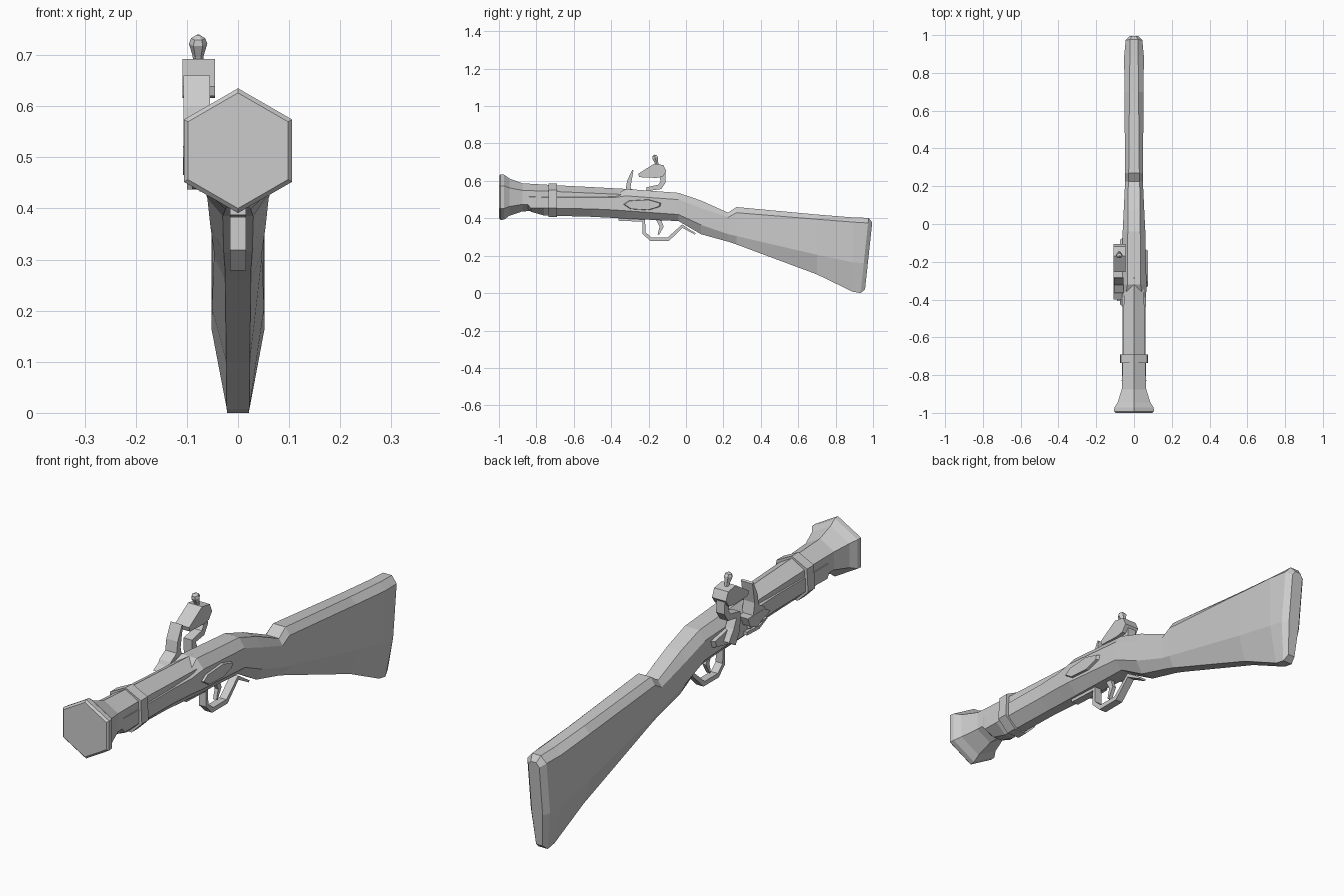
import bpy, bmesh, math
from mathutils import Vector


def loft(name, rings):
    """Skin a run of equal-length rings and cap both ends."""
    bm = bmesh.new()
    loops = [[bm.verts.new(p) for p in ring] for ring in rings]
    n = len(loops[0])
    for a, b in zip(loops, loops[1:]):
        for i in range(n):
            j = (i + 1) % n
            bm.faces.new((a[i], a[j], b[j], b[i]))
    bm.faces.new(loops[0])
    bm.faces.new(loops[-1][::-1])
    bmesh.ops.recalc_face_normals(bm, faces=bm.faces)
    mesh = bpy.data.meshes.new(name)
    bm.to_mesh(mesh)
    bm.free()
    ob = bpy.data.objects.new(name, mesh)
    bpy.context.collection.objects.link(ob)
    return ob


def plate(name, outline, x0, x1, inset=1.0):
    """Extrude a (y, z) outline across x; inset scales the x1 face."""
    cy = sum(p[0] for p in outline) / len(outline)
    cz = sum(p[1] for p in outline) / len(outline)
    far = [(x1, cy + (y - cy) * inset, cz + (z - cz) * inset) for y, z in outline]
    return loft(name, [[(x0, y, z) for y, z in outline], far])


def strip(name, path, x0, x1, widths):
    """Bar following a (y, z) path, with a thickness at each point."""
    pts = [Vector(p) for p in path]
    rings = []
    for i, p in enumerate(pts):
        a = (p - pts[max(i - 1, 0)]).normalized()
        b = (pts[min(i + 1, len(pts) - 1)] - p).normalized()
        d = (a + b).normalized()
        q = Vector((-d.y, d.x)) * widths[i] / 2
        rings.append([(x0, *(p + q)), (x1, *(p + q)), (x1, *(p - q)), (x0, *(p - q))])
    return loft(name, rings)


def hexagon(y, r, z):
    return [(r * math.sin(k * math.pi / 3), y, z + r * math.cos(k * math.pi / 3))
            for k in range(6)]


# Hexagonal barrel with flared muzzle: y, radius, centre z
loft("barrel", [hexagon(*s) for s in [
    (-1.0, .113, .513), (-.992, .122, .513), (-.972, .12, .513), (-.945, .1, .513),
    (-.875, .075, .512), (-.72, .068, .51), (-.28, .06, .495)]])

# Stock sections: y, top z, shoulder z, lower z, bottom z, half widths top/side/bottom
stock = [
    (-.86, .525, .515, .49, .465, .045, .062, .02),
    (-.83, .527, .515, .455, .435, .045, .065, .02),
    (-.76, .525, .512, .455, .415, .045, .063, .02),
    (-.5, .52, .51, .45, .408, .045, .06, .02),
    (-.39, .52, .51, .445, .402, .045, .064, .022),
    (-.32, .557, .52, .44, .398, .035, .066, .025),
    (-.04, .536, .5, .42, .385, .033, .06, .03),
    (.08, .495, .455, .365, .315, .032, .054, .028),
    (.225, .43, .405, .315, .275, .03, .047, .025),
    (.27, .46, .43, .305, .26, .028, .047, .025),
    (.7, .42, .395, .205, .1, .024, .051, .023),
    (.89, .405, .38, .165, .008, .022, .052, .022),
    (.933, .402, .375, .16, 0, .02, .044, .021),
    (.955, .378, .36, .155, .02, .012, .025, .015)]
rings = []
for y, zt, zs, zl, zb, wt, w, wb in stock:
    half = [(wt, zt), (w, zs), (w, zl), (wb, zb)]
    ring = half + [(-x, z) for x, z in reversed(half)]
    lean = .108 if y > .92 else 0          # slanted butt end
    rings.append([(x, y + lean * z, z) for x, z in ring])
loft("stock", rings)

# Barrel band
half = [(0, .585), (.07, .55), (.075, .455), (.028, .408)]
band = half + [(-x, z) for x, z in reversed(half[1:])]
loft("barrel_band", [[(x, y, z) for x, z in band] for y in (-.735, -.69)])

# Side plate (right) and lock plate (left)
plate("side_plate", [(-.34, .475), (-.31, .495), (-.2, .502), (-.13, .482),
                     (-.135, .462), (-.2, .442), (-.3, .448)], .055, .074, .9)
plate("lock_plate", [(-.44, .475), (-.39, .505), (-.2, .512), (-.07, .485),
                     (-.08, .455), (-.2, .43), (-.38, .44)], -.055, -.075, .92)

# Trigger guard and trigger
strip("trigger_guard", [(-.36, .394), (-.225, .388), (-.225, .322), (-.188, .288),
                        (-.095, .288), (-.02, .358), (.05, .316)],
      -.016, .016, [.014, .018, .018, .02, .02, .018, .008])
strip("trigger", [(-.15, .4), (-.13, .355), (-.148, .312)], -.008, .008, [.026, .022, .008])

# Priming pan, its spring and the upright striking plate
plate("pan", [(-.4, .5), (-.36, .522), (-.25, .522), (-.265, .485), (-.31, .465),
              (-.35, .485)], -.06, -.108)
strip("pan_spring", [(-.29, .468), (-.4, .463), (-.35, .445), (-.27, .448)],
      -.06, -.09, [.014, .014, .014, .014])
plate("frizzen", [(-.37, .515), (-.36, .532), (-.322, .555), (-.315, .6), (-.287, .66),
                  (-.281, .655), (-.296, .57), (-.285, .515)], -.107, -.055)

# Cock: pivot base, curved neck, jaws and clamp screw
strip("cock_neck", [(-.16, .45), (-.19, .5), (-.2, .557), (-.14, .568), (-.122, .595),
                    (-.128, .64)], -.1, -.062, [.05, .045, .03, .028, .028, .035])
plate("cock_jaws", [(-.255, .638), (-.17, .692), (-.12, .684), (-.105, .65),
                    (-.125, .622), (-.16, .616), (-.25, .62)], -.109, -.045)
axis = Vector((0, -.3, 1)).normalized()
side = Vector((1, 0, 0))
up = axis.cross(side)
screw = []
for h, r in [(0, .009), (.018, .011), (.042, .018), (.053, .014), (.06, .003)]:
    c = Vector((-.078, -.153, .682)) + axis * h
    screw.append([c + r * (side * math.cos(k * math.pi / 3) + up * math.sin(k * math.pi / 3))
                  for k in range(6)])
loft("clamp_screw", screw)
